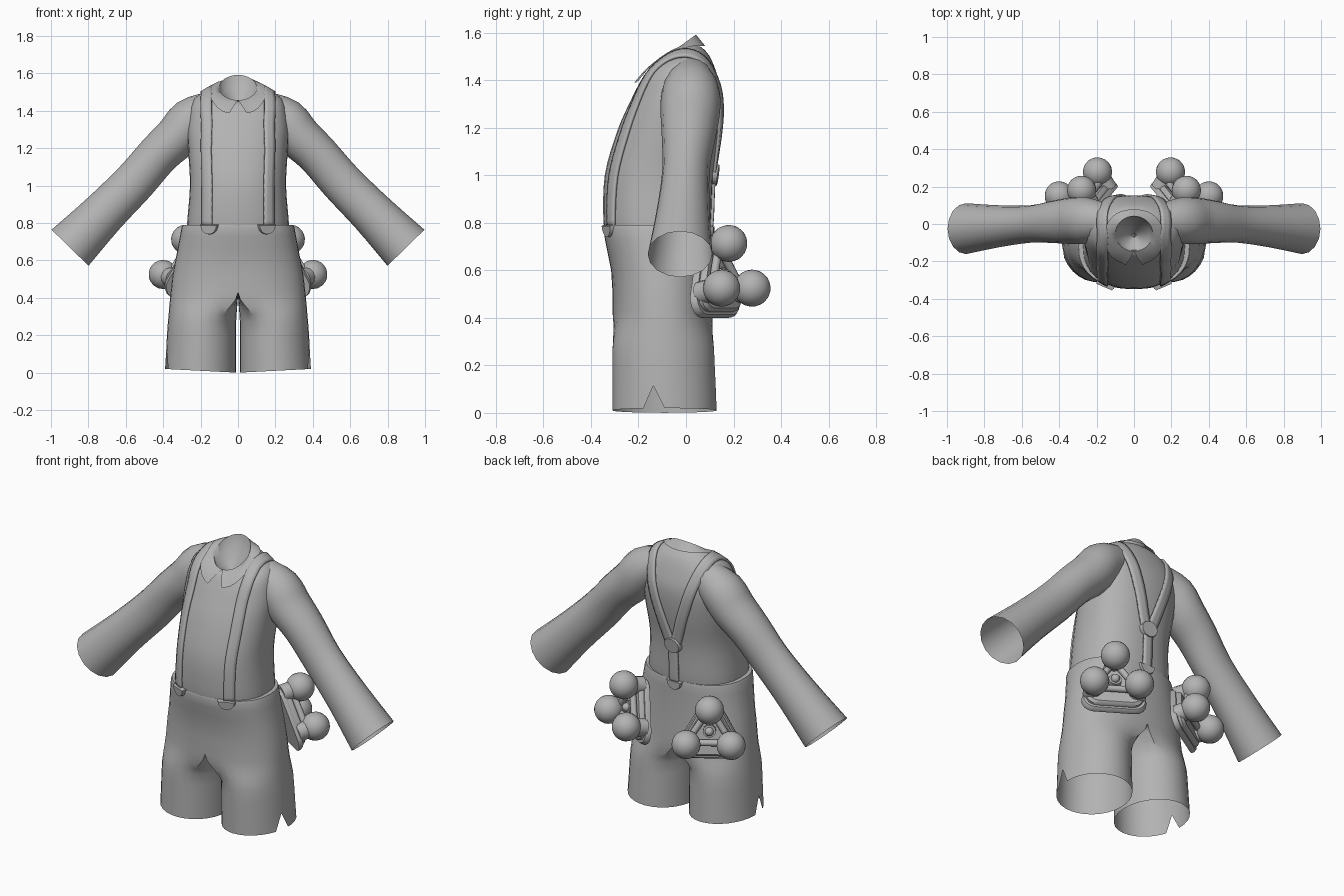
import bpy, bmesh
from math import pi, sin, cos, radians
from mathutils import Vector, Matrix
from mathutils.bvhtree import BVHTree

if "Cube" in bpy.data.objects:
    bpy.data.objects.remove(bpy.data.objects["Cube"])

grey = bpy.data.materials.new("cloth_grey")
grey.use_nodes = True
grey.diffuse_color = (0.45, 0.45, 0.45, 1)
grey.node_tree.nodes["Principled BSDF"].inputs["Base Color"].default_value = (0.45, 0.45, 0.45, 1)


def finish(name, bm, mirror=False, thick=0, angle=40):
    """Turn a bmesh into a shaded object, optionally mirrored across x."""
    bmesh.ops.recalc_face_normals(bm, faces=bm.faces)
    me = bpy.data.meshes.new(name)
    bm.to_mesh(me)
    bm.free()
    me.materials.append(grey)
    for p in me.polygons:
        p.use_smooth = True
    me.set_sharp_from_angle(angle=radians(angle))
    ob = bpy.data.objects.new(name, me)
    bpy.context.collection.objects.link(ob)
    if thick:
        mod = ob.modifiers.new("thickness", "SOLIDIFY")
        mod.thickness, mod.offset = thick, 0
    if mirror:
        ob.modifiers.new("mirror", "MIRROR").merge_threshold = 0.0005


def smooth_rows(rows, k):
    """Catmull-Rom interpolation of tuples, k steps per span."""
    out = []
    for i in range(len(rows) - 1):
        quad = [rows[max(i - 1, 0)], rows[i], rows[i + 1], rows[min(i + 2, len(rows) - 1)]]
        for s in range(k):
            t = s / k
            out.append(tuple(0.5 * (2 * b + (c - a) * t + (2 * a - 5 * b + 4 * c - d) * t * t
                                    + (3 * b - a - 3 * c + d) * t ** 3) for a, b, c, d in zip(*quad)))
    return out + [tuple(rows[-1])]


def loft(bm, rings, closed=True):
    grid = [[bm.verts.new(p) for p in ring] for ring in rings]
    n = len(grid[0])
    for lo, hi in zip(grid, grid[1:]):
        for i in range(n if closed else n - 1):
            j = (i + 1) % n
            bm.faces.new((lo[i], lo[j], hi[j], hi[i]))
    return grid


def rounded(a, e=2.3):
    c, s = cos(a), sin(a)
    return (abs(c) ** (2 / e) * (1 if c > 0 else -1), abs(s) ** (2 / e) * (1 if s > 0 else -1))


# Shirt body: half width, front y, front z, side z, back y, back z
torso_rows = [(.27, -.33, .74, .74, .09, .74), (.272, -.347, .8, .8, .105, .8),
              (.257, -.342, 1, 1, .115, 1), (.266, -.288, 1.19, 1.19, .145, 1.19),
              (.27, -.235, 1.31, 1.33, .153, 1.33), (.24, -.2, 1.38, 1.455, .132, 1.42),
              (.17, -.17, 1.43, 1.505, .1, 1.5), (.115, -.14, 1.45, 1.53, .065, 1.54)]
rings = []
for w, yf, zf, zs, yb, zb in smooth_rows(torso_rows, 4):
    ring = []
    for i in range(32):
        sx, sy = rounded(2 * pi * i / 32)
        ring.append((w * sx, (yf + yb) / 2 + (yb - yf) / 2 * sy,
                     zs + (zb - zf) / 2 * sy + ((zb + zf) / 2 - zs) * sy * sy))
    rings.append(ring)
bm = bmesh.new()
loft(bm, rings)
bm.normal_update()
torso_tree = BVHTree.FromBMesh(bm)
finish("shirt_body", bm)


def surface(tree, p):
    """Nearest point on a garment and the outward normal there."""
    q, nrm, _, _ = tree.find_nearest(Vector(p))
    return q, (nrm if nrm.dot(q - Vector((0, -.1, min(q.z, 1.15)))) > 0 else -nrm)


# Sleeves: centre x, y, z, radius across, radius in y
arm = smooth_rows([(.14, .02, 1.405, .1, .09), (.25, .02, 1.35, .12, .122), (.325, .018, 1.262, .119, .125),
                   (.427, .012, 1.165, .112, .114), (.553, 0, 1.02, .113, .1),
                   (.72, -.012, .85, .119, .112), (.898, -.025, .668, .138, .136)], 3)
rings = []
for i, (x, y, z, ra, rb) in enumerate(arm):
    t = Vector(arm[min(i + 1, len(arm) - 1)][:3]) - Vector(arm[max(i - 1, 0)][:3])
    up = Vector((-t.z, 0, t.x)).normalized()
    rings.append([Vector((x, y, z)) + up * ra * cos(a) + Vector((0, rb * sin(a), 0))
                  for a in [2 * pi * k / 16 for k in range(16)]])
bm = bmesh.new()
loft(bm, rings)
finish("sleeve", bm, mirror=True)

# Collar: neck hollow, top fold, and lower edge ending in two front points
rows = [[] for _ in range(5)]
for i in range(33):
    t = i / 16 - 1
    a, f = pi * t, (1 - cos(pi * t)) / 2
    b = a * .9
    rows[0].append(Vector((.01 * sin(a), -.06 + .01 * cos(a), 1.42)))
    rows[1].append(Vector((.085 * sin(a), -.05 + .08 * cos(a), 1.53 - .1 * f)))
    rows[2].append(Vector((.1 * sin(a), -.052 + .094 * cos(a), 1.592 - .135 * f)))
    low = Vector((.143 * sin(b), -.06 + .14 * cos(b) - .025 * f ** 4, 1.545 - .155 * f ** 1.3))
    for row, p in ((rows[3], (rows[2][-1] + low) / 2), (rows[4], low)):
        q, n = surface(torso_tree, p)
        row.append(p + n * max(.012 - (p - q).dot(n), 0))
bm = bmesh.new()
loft(bm, rows, closed=False)
finish("collar", bm, angle=60)

# Shorts: z, half width, front y, back y; two legs merging into the hips
short_rows = [(0, .39, -.31, .13), (.115, .384, -.31, .126), (.2, .38, -.31, .122), (.27, .375, -.31, .119),
              (.31, .371, -.31, .117), (.35, .368, -.31, .116), (.39, .364, -.31, .114),
              (.43, .36, -.31, .112), (.52, .35, -.31, .108), (.6, .335, -.315, .105),
              (.67, .321, -.329, .105), (.73, .31, -.341, .105), (.775, .302, -.348, .106),
              (.79, .296, -.345, .103), (.79, .262, -.325, .085)]
N, rings = 30, []
for z, w, yf, yb in short_rows:
    m = min(max((z - .26) / .17, 0), 1)
    m = m * m * (3 - 2 * m)
    yc, h, ring = (yf + yb) / 2, (yb - yf) / 2, []
    for i in range(N):
        k = i if i <= N // 2 else i - N
        a = 2 * pi * k / N
        leg = Vector(((w + .01) / 2 + (w - .01) / 2 * cos(a), yc + h * sin(a), 0))
        if abs(k) < N // 3:
            sx, sy = rounded(a * .75)
            hip = Vector((w * sx, yc + h * sy, 0))
        else:
            hip = Vector((0, yc + h * (N // 2 - abs(k)) / (N // 6) * (1 if k > 0 else -1), 0))
        p = leg.lerp(hip, m)
        p.z = z if z else .02 * p.x / .39
        ring.append(p)
    rings.append(ring)
bm = bmesh.new()
grid = loft(bm, rings)
# Notch in the outer hem
bmesh.ops.pointmerge(bm, verts=[grid[0][-1], grid[1][-1]], merge_co=grid[1][-1].co.copy())
wall = [f for f in bm.faces if all(v.co.x < 1e-4 for v in f.verts)]
bmesh.ops.delete(bm, geom=wall, context="FACES")
bm.normal_update()
shorts_tree = BVHTree.FromBMesh(bm)
finish("shorts", bm, mirror=True)


# Suspender straps laid on the shirt
def strap(name, path, half, mirror):
    pts = [surface(torso_tree, p) for p in smooth_rows(path, 5)]
    rows = []
    for i, (p, nrm) in enumerate(pts):
        t = pts[min(i + 1, len(pts) - 1)][0] - pts[max(i - 1, 0)][0]
        side = t.cross(nrm).normalized()
        row = []
        for s in (-1, -.33, .33, 1):
            q, n = surface(torso_tree, p + side * half * s)
            row.append(q + n * .006)
        rows.append(row)
    bm = bmesh.new()
    loft(bm, rows, closed=False)
    finish(name, bm, mirror, thick=.012)


strap("suspender", [(.175, -.33, .78), (.175, -.32, 1), (.175, -.26, 1.2), (.172, -.2, 1.36),
                    (.17, -.11, 1.48), (.168, -.03, 1.51), (.16, .06, 1.48), (.13, .13, 1.37),
                    (.08, .15, 1.2), (.015, .13, 1.0)], .03, True)
strap("back_strap", [(0, .13, 1.02), (0, .12, .9), (0, .11, .78)], .028, False)


def prism(bm, outline, matrix, d0, d1, inset=0.0):
    """Extrude an outline along local z, shrinking the far end a little."""
    rings = [[matrix @ Vector((x * s, y * s, d)) for x, y in outline]
             for d, s in ((d0, 1), ((d0 + d1) / 2, 1), (d1, 1 - inset))]
    g = loft(bm, rings)
    bm.faces.new(g[0])
    bm.faces.new(g[-1])


def patch(name, tree, point, outline, height, mirror):
    p, nrm = surface(tree, point)
    u = Vector((0, 0, 1)).cross(nrm).normalized()
    frame = Matrix((u, nrm.cross(u), nrm)).transposed().to_4x4()
    frame.translation = p
    bm = bmesh.new()
    prism(bm, outline, frame, -height, height, .1)
    finish(name, bm, mirror)


# Tabs at the waist and the badge where the back straps meet
half_disc = [(.05 * cos(a), .03 + .052 * sin(a)) for a in [-pi * i / 10 for i in range(11)]]
oval = [(.055 * cos(a), .048 * sin(a)) for a in [2 * pi * i / 12 for i in range(12)]]
patch("front_tab", shorts_tree, (.168, -.36, .757), half_disc, .012, True)
patch("back_tab", shorts_tree, (.0005, .12, .757), half_disc, .012, False)
patch("back_badge", torso_tree, (0, .14, 1.0), oval, .02, False)

# Hip gadget: a rounded triangular plate carrying three balls
balls = [Vector(p) for p in ((.28, .18, .713), (.4, .15, .525), (.195, .278, .525))]
centre = sum(balls, Vector()) / 3
u = (balls[2] - balls[1]).normalized()
w = (balls[0] - (balls[1] + balls[2]) / 2).normalized()
w = (w - u * w.dot(u)).normalized()
frame = Matrix((u, w, u.cross(w))).transposed().to_4x4()
frame.translation = centre


def tri_outline(s):
    pts = []
    for cx, cy, r, start in ((.11, -.1, .065, -90), (0, .1, .06, 30), (-.11, -.1, .065, 150)):
        for k in range(6):
            a = radians(start + 24 * k)
            pts.append((s * (cx + r * cos(a)), s * (cy + r * sin(a))))
    return pts


bm = bmesh.new()
prism(bm, tri_outline(1), frame, -.13, -.1, .05)
prism(bm, tri_outline(.88), frame, -.1, -.072, .08)
finish("hip_plate", bm, True)


def rod(bm, a, b, r):
    d = b - a
    mat = Matrix.Translation((a + b) / 2) @ d.to_track_quat("Z", "Y").to_matrix().to_4x4()
    bmesh.ops.create_cone(bm, cap_ends=True, segments=12, radius1=r, radius2=r, depth=d.length, matrix=mat)


# Bars, ball posts and centre knob
bm = bmesh.new()
normal = frame.to_3x3() @ Vector((0, 0, 1))
for i in range(3):
    rod(bm, balls[i] - normal * .05, balls[(i + 1) % 3] - normal * .05, .018)
    rod(bm, balls[i] - normal * .11, balls[i] - normal * .04, .05)
rod(bm, centre - normal * .1, centre - normal * .045, .035)
bmesh.ops.create_uvsphere(bm, u_segments=12, v_segments=8, radius=.024,
                          matrix=Matrix.Translation(centre - normal * .04))
finish("hip_frame", bm, True)

bm = bmesh.new()
for b in balls:
    bmesh.ops.create_uvsphere(bm, u_segments=20, v_segments=14, radius=.078,
                              matrix=Matrix.Translation(b) @ frame.to_3x3().to_4x4())
finish("hip_balls", bm, True)
